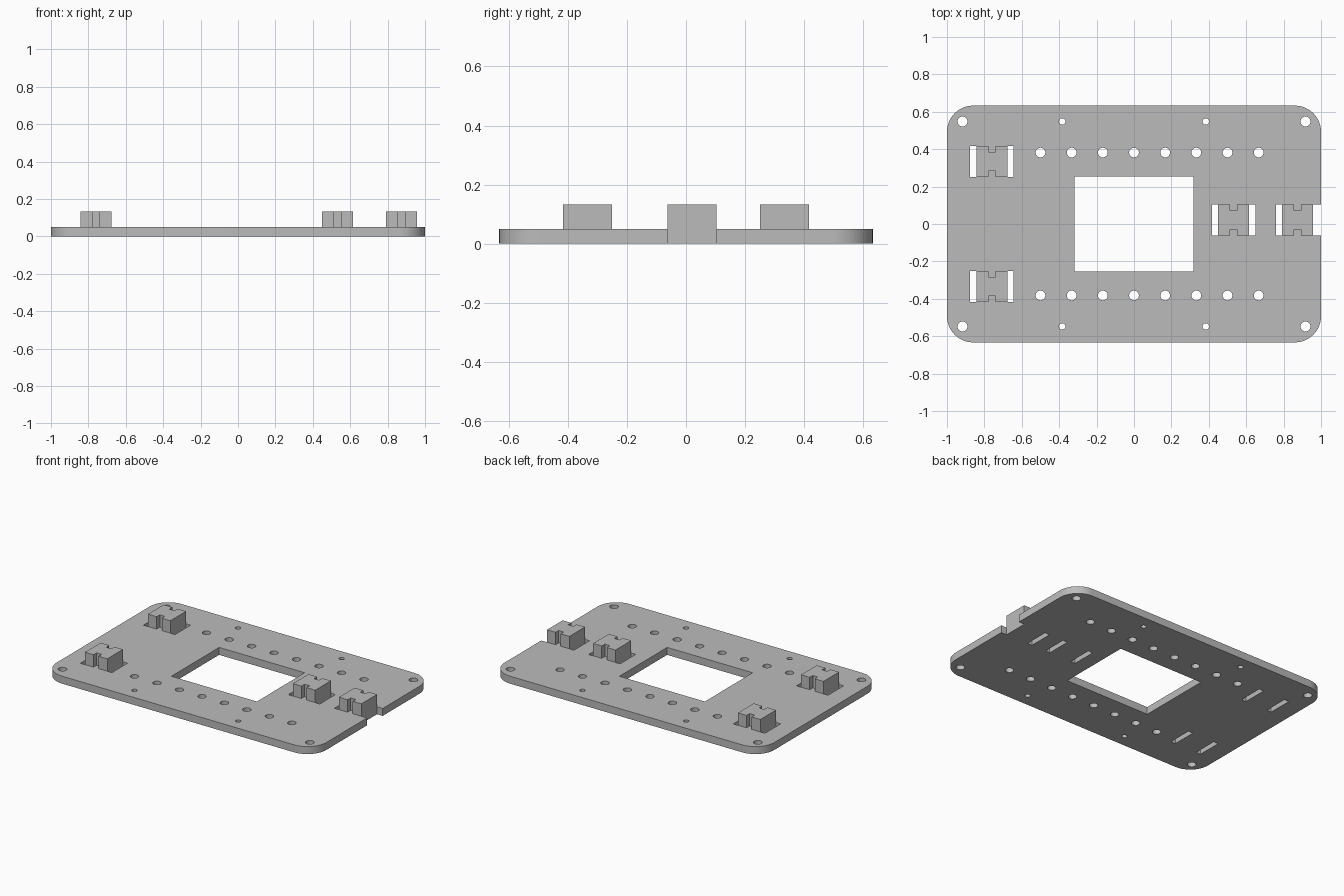
import bpy, bmesh
from math import cos, sin, pi, radians

cube = bpy.data.objects.get("Cube")
if cube:
    bpy.data.objects.remove(cube, do_unlink=True)

PLATE_H, BLOCK_TOP = 0.05, 0.133
HALF_X, HALF_Y, CORNER = 1.0, 0.633, 0.14
HALF, SLOT = 0.083, 0.117          # block half size, outer slot edge from centre

grey = bpy.data.materials.new("plain grey")
grey.use_nodes = True
grey.diffuse_color = (0.5, 0.5, 0.5, 1)
grey.node_tree.nodes["Principled BSDF"].inputs["Base Color"].default_value = (0.5, 0.5, 0.5, 1)


def arc(cx, cy, r, a0, a1, n):
    return [(cx + r * cos(a0 + (a1 - a0) * i / n), cy + r * sin(a0 + (a1 - a0) * i / n))
            for i in range(n + 1)]


def circle(cx, cy, r):
    return arc(cx, cy, r, 0, 2 * pi, 32)[:-1]


def rect(x0, x1, y0, y1):
    return [(x0, y0), (x1, y0), (x1, y1), (x0, y1)]


def extrude(name, loops, z0, z1):
    """Fill closed loops (inner ones become holes) and extrude from z0 to z1."""
    curve = bpy.data.curves.new(name, "CURVE")
    curve.dimensions, curve.fill_mode = "2D", "BOTH"
    curve.extrude = (z1 - z0) / 2
    for loop in loops:
        spline = curve.splines.new("POLY")
        spline.points.add(len(loop) - 1)
        for p, (x, y) in zip(spline.points, loop):
            p.co = (x, y, 0, 1)
        spline.use_cyclic_u = True
    temp = bpy.data.objects.new(name + "_outline", curve)
    bpy.context.collection.objects.link(temp)
    bpy.context.view_layer.update()
    mesh = bpy.data.meshes.new_from_object(temp.evaluated_get(bpy.context.evaluated_depsgraph_get()))
    bpy.data.objects.remove(temp, do_unlink=True)
    bm = bmesh.new()
    bm.from_mesh(mesh)
    bmesh.ops.translate(bm, verts=bm.verts, vec=(0, 0, (z0 + z1) / 2))
    bmesh.ops.remove_doubles(bm, verts=bm.verts, dist=1e-5)
    bmesh.ops.recalc_face_normals(bm, faces=bm.faces)
    bm.to_mesh(mesh)
    bm.free()
    mesh.materials.clear()
    mesh.materials.append(grey)
    obj = bpy.data.objects.new(name, mesh)
    bpy.context.collection.objects.link(obj)
    bpy.ops.object.select_all(action="DESELECT")
    obj.select_set(True)
    bpy.context.view_layer.objects.active = obj
    bpy.ops.object.shade_smooth_by_angle(angle=radians(30))
    return obj


blocks = {"back_right_block": (-0.76, 0.334), "front_right_block": (-0.76, -0.334),
          "inner_left_block": (0.533, 0.021), "edge_left_block": (0.875, 0.021)}

# Plate outline: rounded corners, with a notch open to the left edge
ex, ey = blocks["edge_left_block"]
cx, cy = HALF_X - CORNER, HALF_Y - CORNER
outline = [(HALF_X, ey - HALF), (ex + HALF, ey - HALF), (ex + HALF, ey + HALF), (HALF_X, ey + HALF)]
for i, (sx, sy) in enumerate([(1, 1), (-1, 1), (-1, -1), (1, -1)]):
    outline += arc(sx * cx, sy * cy, CORNER, i * pi / 2, (i + 1) * pi / 2, 12)

# Window and screw holes
loops = [outline, rect(-0.317, 0.317, -0.253, 0.253)]
for sy in (-1, 1):
    for sx in (-1, 1):
        loops.append(circle(sx * 0.917, sy * 0.548, 0.027))
        loops.append(circle(sx * 0.384, sy * 0.548, 0.017))
    loops += [circle(-0.5 + i / 6, sy * 0.382, 0.026) for i in range(8)]

# Slots on both sides of each block
for name, (x, y) in blocks.items():
    loops.append(rect(x - SLOT, x - HALF, y - HALF, y + HALF))
    if name != "edge_left_block":
        loops.append(rect(x + HALF, x + SLOT, y - HALF, y + HALF))
extrude("base_plate", loops, 0, PLATE_H)

# Blocks with a groove in the front and back faces
G, D = 0.019, 0.033
half = [(-HALF, -HALF), (-G, -HALF), (-G, D - HALF), (G, D - HALF), (G, -HALF), (HALF, -HALF)]
profile = half + [(-x, -y) for x, y in half]
for name, (x, y) in blocks.items():
    extrude(name, [[(x + px, y + py) for px, py in profile]], PLATE_H - 0.005, BLOCK_TOP)
